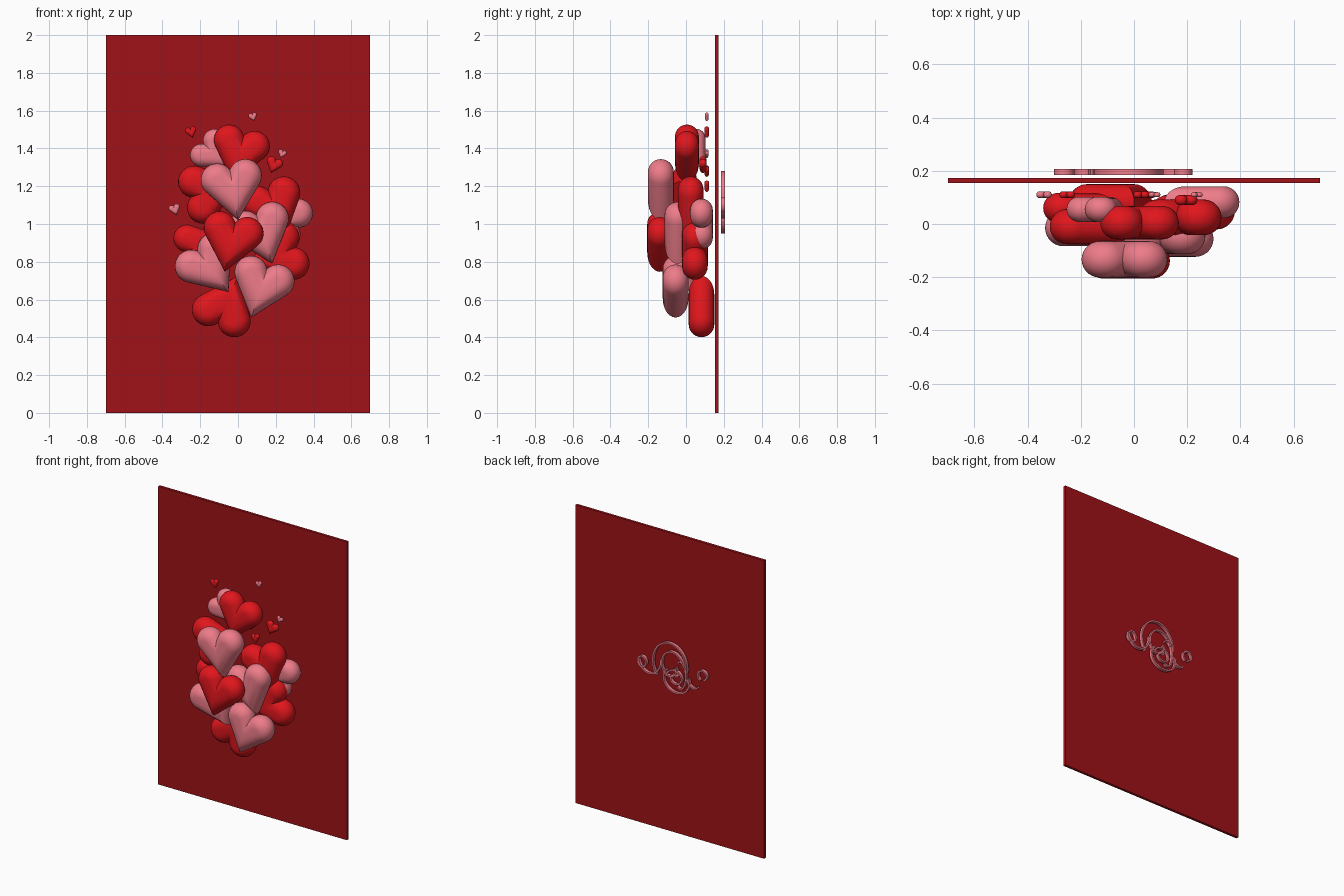
import bpy, bmesh
from math import sin, cos, radians, pi, sqrt, atan2, asin

if "Cube" in bpy.data.objects:
    bpy.data.objects.remove(bpy.data.objects["Cube"])


def material(name, rgb):
    m = bpy.data.materials.new(name)
    m.diffuse_color = (*rgb, 1)
    m.use_nodes = True
    m.node_tree.nodes["Principled BSDF"].inputs["Base Color"].default_value = m.diffuse_color
    return m


RED = material("red", (0.75, 0.008, 0.012))
PINK = material("pink", (0.85, 0.20, 0.25))
DARK = material("dark_red", (0.35, 0.006, 0.009))


def finish(bm, name, mat, smooth=True):
    bmesh.ops.recalc_face_normals(bm, faces=bm.faces)
    me = bpy.data.meshes.new(name)
    bm.to_mesh(me)
    bm.free()
    me.materials.append(mat)
    ob = bpy.data.objects.new(name, me)
    bpy.context.collection.objects.link(ob)
    if smooth:
        bpy.ops.object.select_all(action='DESELECT')
        ob.select_set(True)
        bpy.context.view_layer.objects.active = ob
        bpy.ops.object.shade_smooth_by_angle(angle=radians(40))
    return ob


# Unit heart: two round lobes tangent to a point at the origin, width 1
LOBE_X, LOBE_Z, LOBE_R, BEVEL = 0.231, 0.70, 0.269, 0.21
CLEFT = sqrt(LOBE_R ** 2 - LOBE_X ** 2)
BETA = atan2(LOBE_X, LOBE_Z) + asin(LOBE_R / sqrt(LOBE_X ** 2 + LOBE_Z ** 2))


def heart_outline(d, n=18):
    """Heart profile inset by d."""
    a0, a1 = atan2(CLEFT, -LOBE_X), -BETA
    side = []
    for i in range(1, n + 1):
        a = a0 + (a1 - a0) * i / n
        side.append((LOBE_X + (LOBE_R - d) * cos(a), LOBE_Z + (LOBE_R - d) * sin(a)))
    cleft = (0, LOBE_Z + CLEFT - d * LOBE_R / CLEFT)
    return [cleft] + side + [(0, d / sin(BETA))] + [(-x, z) for x, z in reversed(side)]


def heart(name, mat, x, z, y, width, roll):
    """Puffy heart with its point at (x, z), leaning by roll degrees."""
    bm = bmesh.new()
    rings = []
    steps = 14
    for k in range(steps + 1):
        t = -pi / 2 + pi * k / steps
        d = BEVEL * (1 - cos(t))
        rings.append([bm.verts.new((px, BEVEL * sin(t), pz)) for px, pz in heart_outline(d)])
    n = len(rings[0])
    for a, b in zip(rings, rings[1:]):
        for i in range(n):
            j = (i + 1) % n
            bm.faces.new((a[i], a[j], b[j], b[i]))
    bm.faces.new(rings[0])
    bm.faces.new(rings[-1])
    ob = finish(bm, name, mat)
    ob.location = (x, y, z)
    ob.rotation_euler = (0, radians(roll), 0)
    ob.scale = (width,) * 3


def scroll(name, cx, cz, rx, rz, start, end, shrink=1.0, w=0.011, n=40):
    """Flat ribbon following an elliptical spiral behind the panel."""
    bm = bmesh.new()
    rows = []
    for i in range(n + 1):
        f = i / n
        a = radians(start + (end - start) * f)
        s = 1 + (shrink - 1) * f
        row = []
        for off, y in ((-w / 2, 0.185), (w / 2, 0.185), (w / 2, 0.207), (-w / 2, 0.207)):
            row.append(bm.verts.new((cx + (rx * s + off) * cos(a), y, cz + (rz * s + off) * sin(a))))
        rows.append(row)
    for a, b in zip(rows, rows[1:]):
        for i in range(4):
            j = (i + 1) % 4
            bm.faces.new((a[i], a[j], b[j], b[i]))
    bm.faces.new(rows[0])
    bm.faces.new(rows[-1])
    finish(bm, name, PINK)


# Back panel
bm = bmesh.new()
bmesh.ops.create_cube(bm, size=1)
for v in bm.verts:
    v.co = (v.co.x * 1.4, 0.163 + v.co.y * 0.018, 1 + v.co.z * 2)
finish(bm, "back_panel", DARK, smooth=False)

# Large hearts: name, material, point x, point z, depth y, width, roll
for h in [
    ("front_upper_heart", PINK, 0.00, 1.02, -0.133, 0.325, -9),
    ("front_lower_heart", RED, -0.07, 0.747, -0.138, 0.32, 12),
    ("middle_right_heart", PINK, 0.18, 0.79, -0.045, 0.325, -18),
    ("lower_left_heart", PINK, -0.05, 0.64, -0.015, 0.325, -37),
    ("lower_right_heart", PINK, 0.07, 0.505, -0.055, 0.325, 18),
    ("bottom_heart", RED, 0.00, 0.725, 0.082, 0.323, -157),
    ("right_lower_heart", RED, 0.057, 0.78, 0.047, 0.32, 69),
    ("right_rear_heart", PINK, 0.114, 1.10, 0.082, 0.285, 120),
    ("right_upper_heart", RED, 0.25, 0.93, 0.025, 0.32, -20),
    ("left_upper_heart", RED, 0.00, 1.227, -0.01, 0.315, -109),
    ("left_lower_heart", RED, -0.07, 0.93, 0.06, 0.27, -110),
    ("top_heart", RED, -0.03, 1.225, 0.005, 0.30, 14),
    ("top_left_heart", PINK, -0.04, 1.30, 0.055, 0.225, -49),
]:
    heart(*h)

# Small floating hearts
for i, h in enumerate([
    (RED, -0.24, 1.457, 0.11, 0.06, -15),
    (PINK, 0.085, 1.545, 0.11, 0.045, -15),
    (PINK, 0.225, 1.35, 0.11, 0.045, 20),
    (RED, 0.175, 1.27, 0.09, 0.088, 20),
    (PINK, -0.325, 1.047, 0.11, 0.06, -18),
    (RED, 0.02, 1.25, 0.11, 0.06, 10),
    (RED, 0.06, 1.17, 0.11, 0.06, -12),
]):
    heart(f"small_heart_{i + 1}", *h)

# Scrolled ornament behind the panel
for i, s in enumerate([
    (0.185, 1.10, 0.030, 0.035, 0, 359),
    (0.13, 1.14, 0.085, 0.105, 175, 345),
    (-0.02, 1.13, 0.125, 0.145, 190, -40),
    (-0.03, 1.12, 0.095, 0.115, 170, -190, 0.4),
    (-0.07, 1.04, 0.095, 0.085, 160, 400),
    (-0.06, 1.05, 0.065, 0.06, 0, 500, 0.3),
    (-0.10, 1.08, 0.04, 0.09, 60, 300),
    (-0.20, 1.12, 0.06, 0.10, 240, 330),
    (-0.265, 1.12, 0.038, 0.04, -60, 260, 0.7),
]):
    scroll(f"scroll_{i + 1}", *s)
